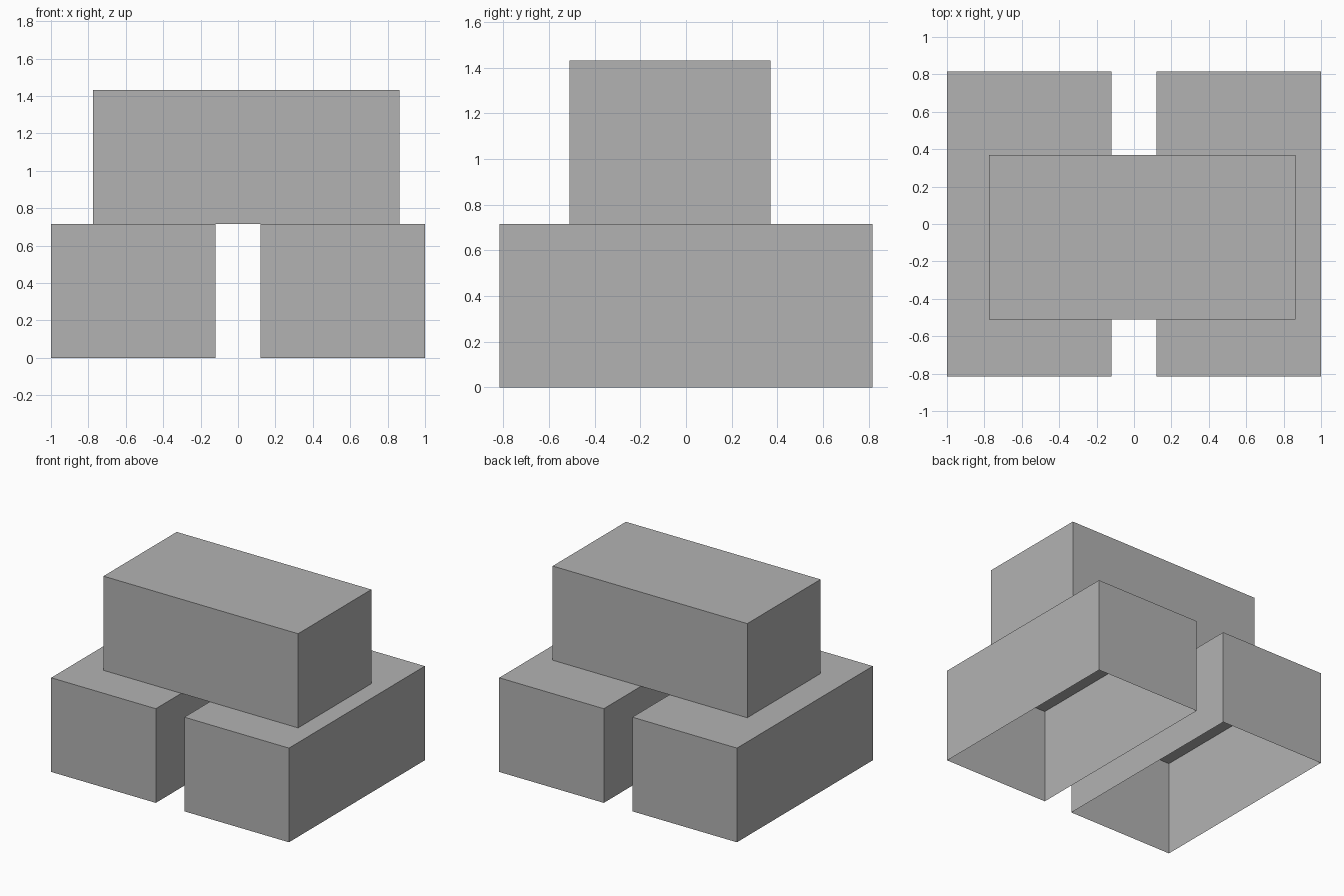
import bpy
import bmesh
from mathutils import Matrix, Vector

cube = bpy.data.objects.get("Cube")
if cube:
    bpy.data.objects.remove(cube, do_unlink=True)

# Plain grey for every block
GREY = (0.45, 0.45, 0.45, 1)
grey = bpy.data.materials.new("plain grey")
grey.use_nodes = True
grey.diffuse_color = GREY
shader = next(n for n in grey.node_tree.nodes if n.type == "BSDF_PRINCIPLED")
shader.inputs["Base Color"].default_value = GREY

WIDTH, DEPTH, HEIGHT = 0.88, 1.632, 0.716


def open_block(name, size, centre, base):
    """A hollow block resting at height base, with no underside."""
    bm = bmesh.new()
    middle = Vector((centre[0], centre[1], base + size[2] / 2))
    bmesh.ops.create_cube(bm, size=1, matrix=Matrix.Translation(middle) @ Matrix.Diagonal((*size, 1)))
    bm.normal_update()
    underside = [f for f in bm.faces if f.normal.z < -0.5]
    bmesh.ops.delete(bm, geom=underside, context="FACES_ONLY")
    mesh = bpy.data.meshes.new(name)
    bm.to_mesh(mesh)
    bm.free()
    mesh.materials.append(grey)
    obj = bpy.data.objects.new(name, mesh)
    bpy.context.collection.objects.link(obj)
    return obj


# Two parallel blocks on the ground
for side, name in ((1, "left_base_block"), (-1, "right_base_block")):
    open_block(name, (WIDTH, DEPTH, HEIGHT), (side * (1 - WIDTH / 2), 0), 0)

# Same block laid crosswise on top
open_block("top_block", (DEPTH + 0.005, WIDTH, HEIGHT), (0.044, -0.07), HEIGHT)
